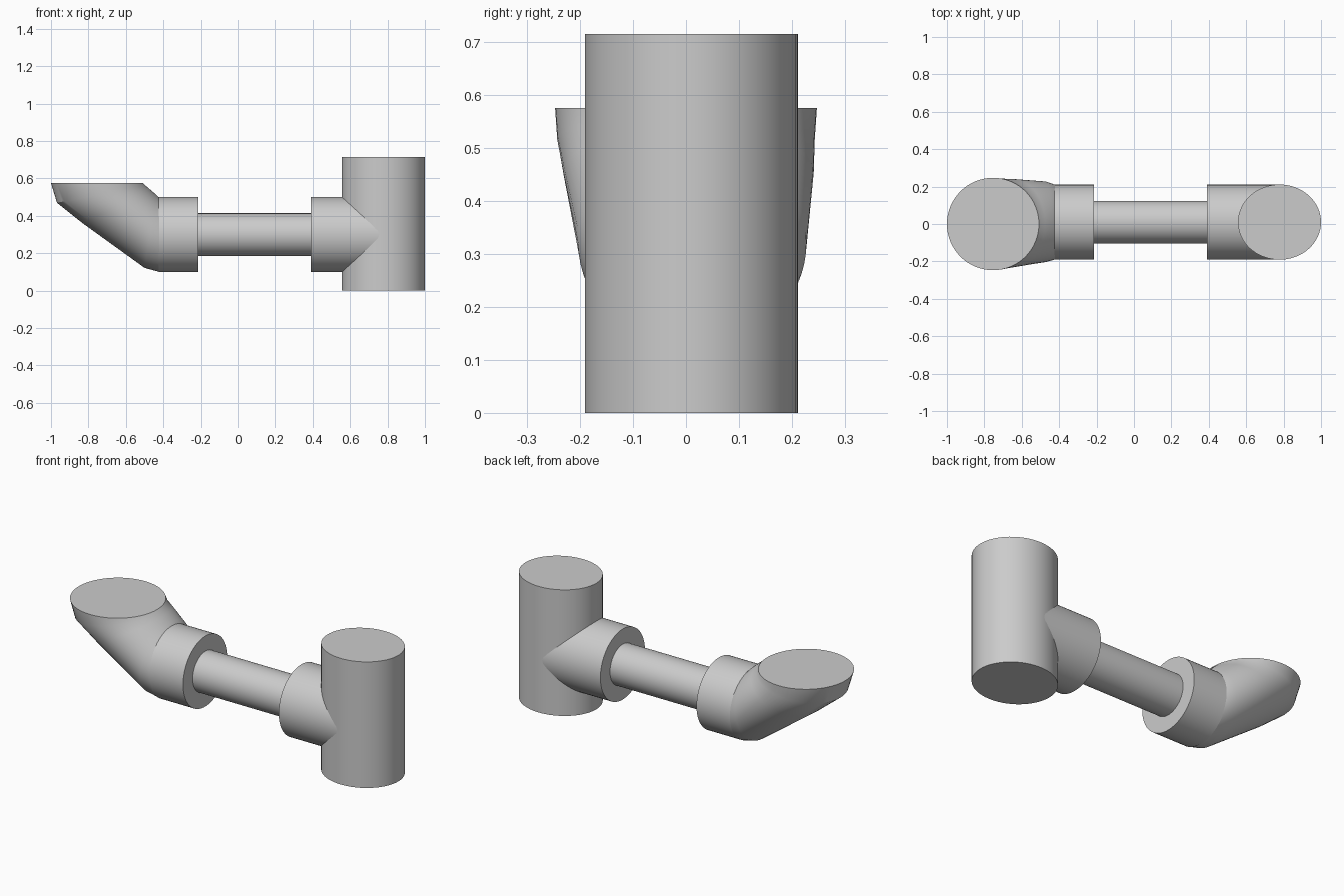
import bpy, bmesh, math
from mathutils import Vector

cube = bpy.data.objects.get("Cube")
if cube:
    bpy.data.objects.remove(cube)

SIDES = 64
AXIS_Y, AXIS_Z = 0.01, 0.30

grey = bpy.data.materials.new("plain grey")
grey.use_nodes = True
grey.diffuse_color = (0.6, 0.6, 0.6, 1)
grey.node_tree.nodes["Principled BSDF"].inputs["Base Color"].default_value = (0.6, 0.6, 0.6, 1)


def loft(name, rings):
    """Skin ellipses, each given as centre, half axis a, half axis b, and cap the ends."""
    bm = bmesh.new()
    loops = []
    for centre, a, b in rings:
        angles = [2 * math.pi * i / SIDES for i in range(SIDES)]
        loops.append([bm.verts.new(centre + a * math.cos(t) + b * math.sin(t)) for t in angles])
    for low, high in zip(loops, loops[1:]):
        for i in range(SIDES):
            j = (i + 1) % SIDES
            bm.faces.new((low[i], low[j], high[j], high[i]))
    bm.faces.new(loops[0])
    bm.faces.new(loops[-1])
    bmesh.ops.recalc_face_normals(bm, faces=bm.faces)
    mesh = bpy.data.meshes.new(name)
    bm.to_mesh(mesh)
    bm.free()
    mesh.materials.append(grey)
    obj = bpy.data.objects.new(name, mesh)
    bpy.context.collection.objects.link(obj)
    bpy.ops.object.select_all(action="DESELECT")
    obj.select_set(True)
    bpy.context.view_layer.objects.active = obj
    bpy.ops.object.shade_smooth_by_angle(angle=math.radians(30))


def rod(name, x0, x1, radius):
    """Round bar along x on the shared axis."""
    loft(name, [(Vector((x, AXIS_Y, AXIS_Z)), Vector((0, radius, 0)), Vector((0, 0, radius)))
                for x in (x0, x1)])


# Connecting pipe and its two collars
rod("connecting_pipe", -0.30, 0.45, 0.114)
rod("elbow_collar", -0.425, -0.213, 0.2)
rod("post_collar", 0.39, 0.76, 0.2)

# Upright oval post
loft("upright_post", [(Vector((0.778, AXIS_Y, z)), Vector((0.222, 0, 0)), Vector((0, 0.201, 0)))
                      for z in (0, 0.715)])

# Flared elbow: upper (x, z), lower (x, z), centre y, half width of each section
sections = [
    ((-0.425, 0.50), (-0.42, 0.10), 0.01, 0.20),
    ((-0.44, 0.515), (-0.50, 0.122), 0.012, 0.215),
    ((-0.475, 0.545), (-0.83, 0.36), 0.005, 0.236),
    ((-0.495, 0.562), (-0.968, 0.47), 0.0, 0.243),
    ((-0.508, 0.575), (-1.0, 0.575), 0.0, 0.247),
]
rings = []
for (ux, uz), (lx, lz), y, width in sections:
    upper, lower = Vector((ux, y, uz)), Vector((lx, y, lz))
    rings.append(((upper + lower) / 2, Vector((0, width, 0)), (upper - lower) / 2))
loft("flared_elbow", rings)
